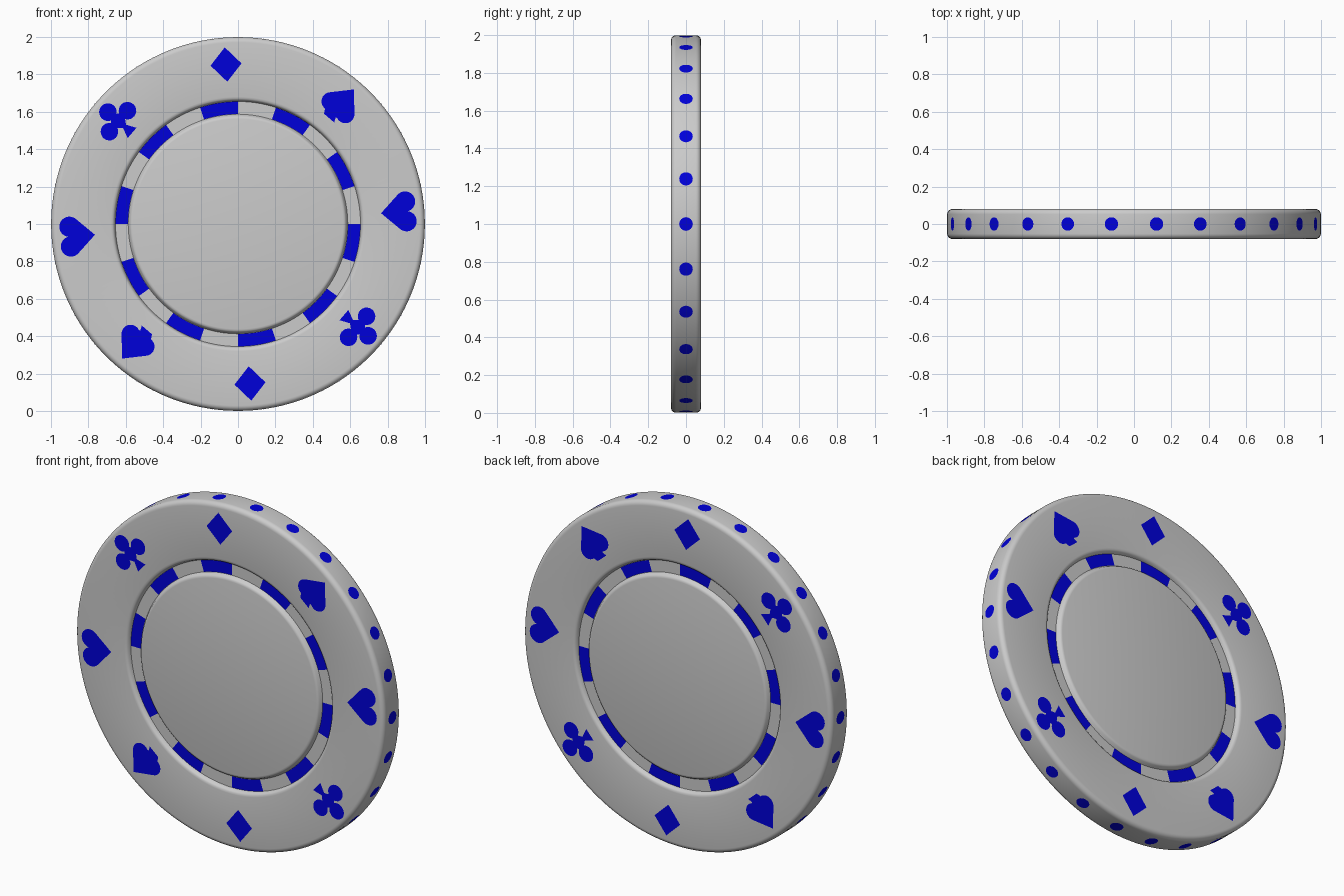
import bpy, bmesh
from math import sin, cos, pi, radians
from mathutils import Matrix

if "Cube" in bpy.data.objects:
    bpy.data.objects.remove(bpy.data.objects["Cube"])

SEG = 160          # lathe steps
LIFT = 0.001       # inlays sit just proud of the body
HALF = 0.08        # half thickness
FLOOR = 0.055      # groove floor
RIM = 0.999

blue = bpy.data.materials.new("blue_inlay")
blue.diffuse_color = (0.0, 0.0, 0.7, 1)
blue.use_nodes = True
blue.node_tree.nodes["Principled BSDF"].inputs["Base Color"].default_value = blue.diffuse_color


def finish(bm, name, mat=None):
    me = bpy.data.meshes.new(name)
    bm.to_mesh(me)
    bm.free()
    ob = bpy.data.objects.new(name, me)
    bpy.context.collection.objects.link(ob)
    if mat:
        me.materials.append(mat)
    return ob


def arc(ct, cu, r, a0, a1, n=18):
    angs = [radians(a0 + (a1 - a0) * i / n) for i in range(n + 1)]
    return [(ct + r * cos(a), cu + r * sin(a)) for a in angs]


def flat_face(bm, pts, y):
    """Polygon of (x, z) points at depth y, facing outwards."""
    f = bm.faces.new([bm.verts.new((x, y, 1 + z)) for x, z in pts])
    f.normal_update()
    if f.normal.y * y < 0:
        f.normal_flip()


# Chip body: lathed half profile mirrored to the back
corner = [(r, y) for r, y in reversed(arc(RIM - 0.028, HALF - 0.028, 0.028, 0, 90, 6))]
half = [(0, HALF), (0.562, HALF), (0.571, 0.078), (0.577, 0.073), (0.583, 0.061),
        (0.587, FLOOR), (0.655, FLOOR), (0.658, 0.063), (0.663, 0.073),
        (0.670, 0.078), (0.680, HALF)] + corner
profile = half + [(r, -y) for r, y in reversed(half)]
bm = bmesh.new()
vs = [bm.verts.new((r, y, 1)) for r, y in profile]
es = [bm.edges.new(p) for p in zip(vs, vs[1:])]
bmesh.ops.spin(bm, geom=vs + es, cent=(0, 0, 1), axis=(0, 1, 0), angle=2 * pi, steps=SEG)
bmesh.ops.remove_doubles(bm, verts=bm.verts, dist=1e-5)
bmesh.ops.recalc_face_normals(bm, faces=bm.faces)
body = finish(bm, "chip_body")
bpy.context.view_layer.objects.active = body
body.select_set(True)
bpy.ops.object.shade_smooth_by_angle(angle=radians(40))

# Suit outlines as half shapes (t sideways, u outwards)
stem = [(0.012, -0.055), (0.036, -0.108)]
suits = {
    "heart": [(0, -0.088)] + arc(0.053, 0.045, 0.054, -44, 169),
    "spade": [(0, 0.094)] + arc(0.052, -0.035, 0.049, 43, -145) + stem,
    "diamond": [(0, 0.092), (0.083, 0), (0, -0.092)],
    "club": arc(0, 0.062, 0.047, 90, -60) + arc(0.074, -0.012, 0.047, 150, -155) + stem,
}
order = ["heart", "spade", "diamond", "club"]


def place(pts, ang, radius=0.855):
    c, s = cos(ang), sin(ang)
    return [((radius + u) * c - t * s, (radius + u) * s + t * c) for t, u in pts]


for side, y in (("front", -1), ("back", 1)):
    # Four suits, each twice around the face
    for k in range(8):
        suit = order[k % 4]
        h = suits[suit]
        outline = h + [(-t, u) for t, u in reversed(h) if t > 1e-4]
        bm = bmesh.new()
        flat_face(bm, place(outline, radians(4.3 + 45 * k)), y * (HALF + LIFT))
        bmesh.ops.triangulate(bm, faces=bm.faces)
        finish(bm, f"{suit}_{side}_{k // 4 + 1}", blue)

    # Ten blue dashes on the groove floor
    bm = bmesh.new()
    for k in range(10):
        a = 18 + 36 * k
        for i in range(8):
            b0, b1 = a + i * 2.25, a + (i + 1) * 2.25
            quad = arc(0, 0, 0.588, b0, b1, 1) + arc(0, 0, 0.6545, b1, b0, 1)
            flat_face(bm, quad, y * (FLOOR + LIFT))
    bmesh.ops.remove_doubles(bm, verts=bm.verts, dist=1e-5)
    finish(bm, f"groove_dashes_{side}", blue)

# Dots wrapped around the rim
bm = bmesh.new()
for k in range(26):
    a = 2 * pi * k / 26
    loop = [(a + t, y) for t, y in arc(0, 0, 0.036, 0, 345, 23)]
    ring = [bm.verts.new(((RIM + LIFT) * cos(t), y, 1 + (RIM + LIFT) * sin(t))) for t, y in loop]
    mid = bm.verts.new(((RIM + LIFT) * cos(a), 0, 1 + (RIM + LIFT) * sin(a)))
    for i in range(24):
        f = bm.faces.new((mid, ring[i], ring[(i + 1) % 24]))
        f.normal_update()
        if f.normal.x * cos(a) + f.normal.z * sin(a) < 0:
            f.normal_flip()
finish(bm, "rim_dots", blue)
